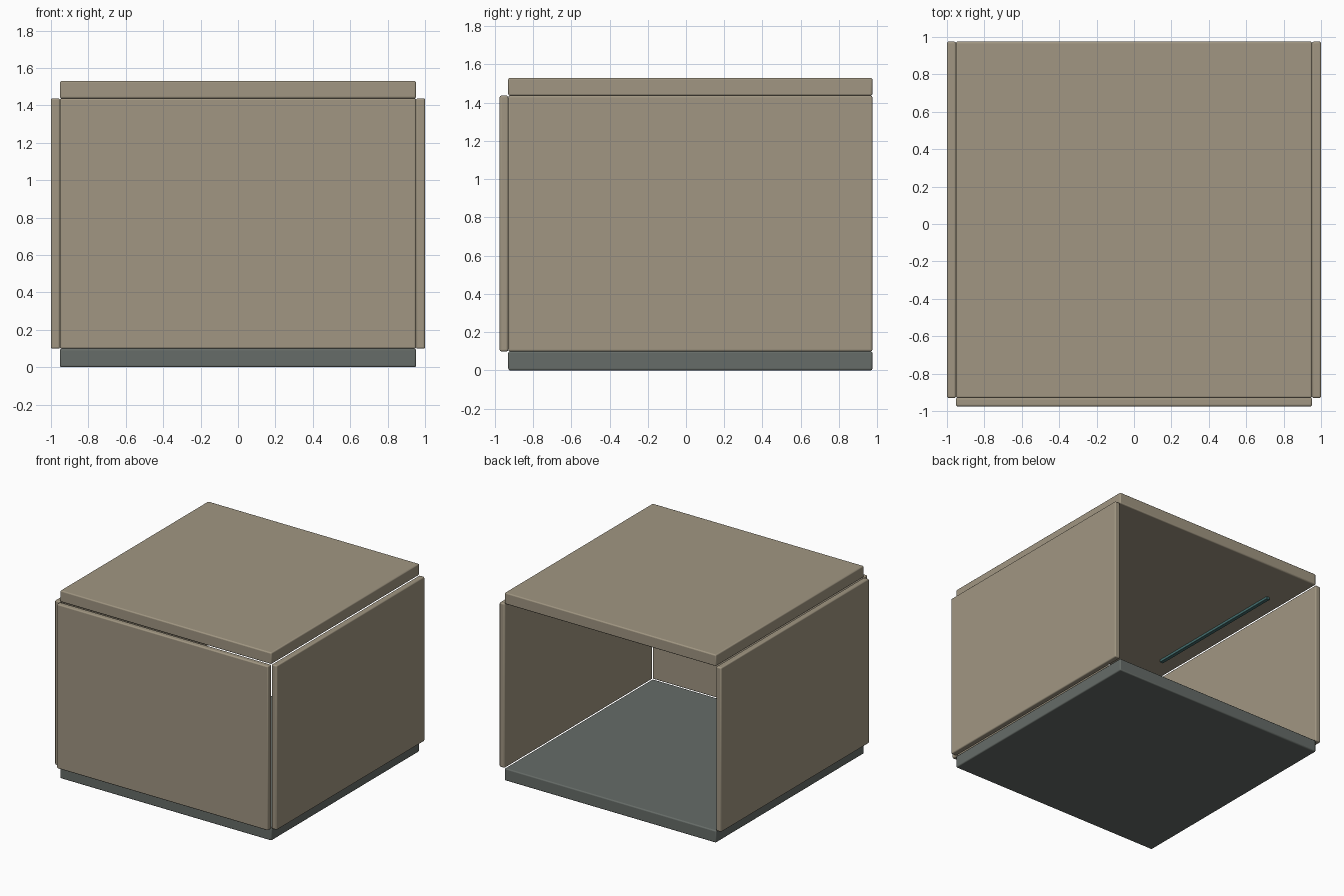
import bpy

if "Cube" in bpy.data.objects:
    bpy.data.objects.remove(bpy.data.objects["Cube"])


def material(name, rgb):
    m = bpy.data.materials.new(name)
    m.diffuse_color = (*rgb, 1)
    m.use_nodes = True
    m.node_tree.nodes["Principled BSDF"].inputs["Base Color"].default_value = m.diffuse_color
    return m


tan = material("warm_tan", (0.355, 0.306, 0.223))
slate = material("slate", (0.133, 0.15, 0.138))
teal = material("dark_teal", (0.06, 0.16, 0.16))


def slab(name, lo, hi, mat, bevel=0.009):
    """Box between two corners with softly rounded edges."""
    bpy.ops.mesh.primitive_cube_add(size=1, location=[(a + b) / 2 for a, b in zip(lo, hi)])
    ob = bpy.context.object
    ob.name = name
    ob.scale = [b - a for a, b in zip(lo, hi)]
    bpy.ops.object.transform_apply(location=False, rotation=False, scale=True)
    ob.data.materials.append(mat)
    mod = ob.modifiers.new("rounded_edges", "BEVEL")
    mod.width = bevel
    mod.segments = 3
    bpy.ops.object.shade_smooth_by_angle(angle=0.6)
    return ob


W, T, Y0, Y1 = 1.0, 0.048, -0.93, 0.975   # half width, wall thickness, plate depth
Z0, Z1, TOP = 0.099, 1.437, 1.53          # wall bottom, wall top, overall height

# Floor and ceiling plates
slab("floor", (-W + T, Y0, 0), (W - T, Y1, Z0), slate)
slab("ceiling", (-W + T, Y0, Z1), (W - T, Y1, TOP), tan)

# Front wall; the back stays open
slab("front_wall", (-W + T, -0.975, Z0), (W - T, Y0, Z1), tan)

# Side walls, each with a slim strip under the ceiling beside it
for side, s in (("left", -1), ("right", 1)):
    xs = sorted((s * (W - T), s * W))
    slab(side + "_wall", (xs[0], Y0, Z0), (xs[1], Y1, Z1), tan)
    slab(side + "_ceiling_strip", (s * 0.795 - 0.015, -0.63, Z1 - 0.02),
         (s * 0.795 + 0.015, 0.61, Z1 + 0.005), teal, 0.004)
